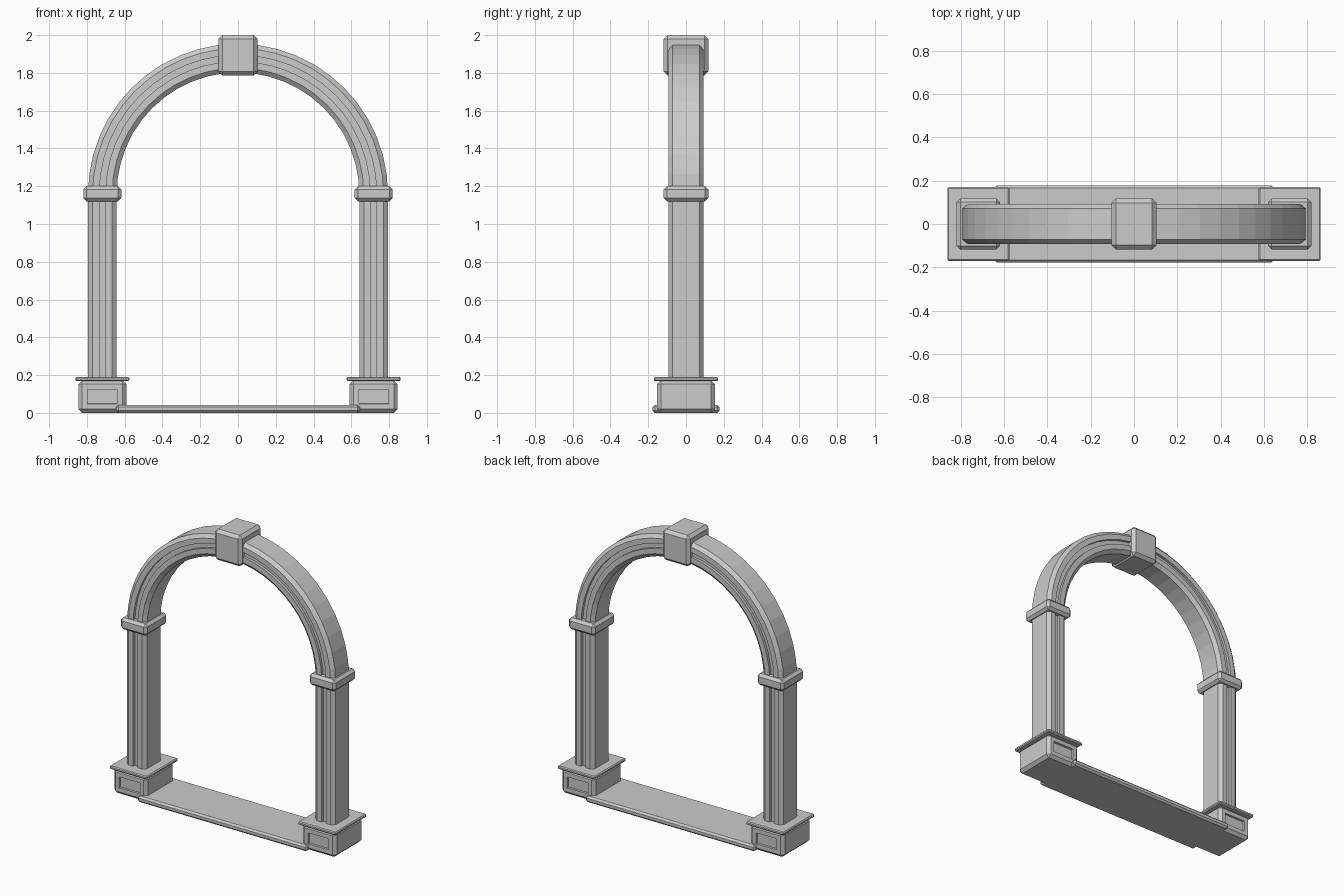
import bpy, bmesh, math
from mathutils import Vector

cube = bpy.data.objects.get("Cube")
if cube:
    bpy.data.objects.remove(cube, do_unlink=True)

# Single stone colour
stone = bpy.data.materials.new("grey_stone")
stone.use_nodes = True
COLOUR = (0.6, 0.6, 0.6, 1)
stone.diffuse_color = COLOUR
stone.node_tree.nodes["Principled BSDF"].inputs["Base Color"].default_value = COLOUR

PILLAR_X = 0.718
SPRING_Z = 1.16


def finish(bm, name):
    bmesh.ops.recalc_face_normals(bm, faces=bm.faces)
    mesh = bpy.data.meshes.new(name)
    bm.to_mesh(mesh)
    bm.free()
    mesh.materials.append(stone)
    obj = bpy.data.objects.new(name, mesh)
    bpy.context.scene.collection.objects.link(obj)
    return obj


def block(name, x, half_x, half_y, z0, z1, chamfer, panels=False):
    """Chamfered box, optionally with a sunk panel on front and back."""
    bm = bmesh.new()
    bmesh.ops.create_cube(bm, size=2)
    for v in bm.verts:
        v.co = Vector((x + v.co.x * half_x, v.co.y * half_y,
                       z0 + (v.co.z + 1) / 2 * (z1 - z0)))
    bmesh.ops.bevel(bm, geom=bm.edges[:], offset=chamfer, segments=1,
                    affect='EDGES', profile=0.5)
    if panels:
        bm.normal_update()
        faces = [f for f in bm.faces if abs(f.normal.y) > 0.99]
        for f in faces:
            bmesh.ops.inset_region(bm, faces=[f], thickness=0.04)
            bmesh.ops.inset_region(bm, faces=[f], thickness=0.001, depth=-0.015)
    return finish(bm, name)


# Moulding section: chamfered corners and a groove on front and back
quarter = [(0.076, 0.072), (0.052, 0.0925), (0.016, 0.0925), (0.016, 0.074)]
half = quarter + [(-u, y) for u, y in reversed(quarter)]
section = half + [(-u, -y) for u, y in half]


def sweep(name, rings):
    """Join rings of section points into a closed tube."""
    bm = bmesh.new()
    loops = [[bm.verts.new(p) for p in ring] for ring in rings]
    n = len(section)
    for a, b in zip(loops, loops[1:]):
        for i in range(n):
            j = (i + 1) % n
            bm.faces.new((a[i], a[j], b[j], b[i]))
    bm.faces.new(loops[0])
    bm.faces.new(loops[-1])
    return finish(bm, name)


# Arch
STEPS = 24
rings = []
for k in range(STEPS + 1):
    a = math.pi * k / STEPS
    rings.append([((PILLAR_X + u) * math.cos(a), y,
                   SPRING_Z + (PILLAR_X + u) * math.sin(a)) for u, y in section])
sweep("arch", rings)
block("keystone", 0, 0.103, 0.118, 1.787, 2.0, 0.02)

# Pillars with their capitals and plinths
for side, s in (("left", 1), ("right", -1)):
    x = s * PILLAR_X
    sweep(side + "_pillar", [[(x + u, y, z) for u, y in section]
                             for z in (0.18, SPRING_Z)])
    block(side + "_capital", x, 0.1, 0.118, 1.12, 1.2, 0.017)
    block(side + "_plinth", x, 0.127, 0.153, 0, 0.172, 0.02, panels=True)
    block(side + "_plinth_cap", x, 0.143, 0.17, 0.168, 0.19, 0.006)

# Threshold slab between the plinths
block("threshold", 0, 0.645, 0.177, 0, 0.043, 0.012)
